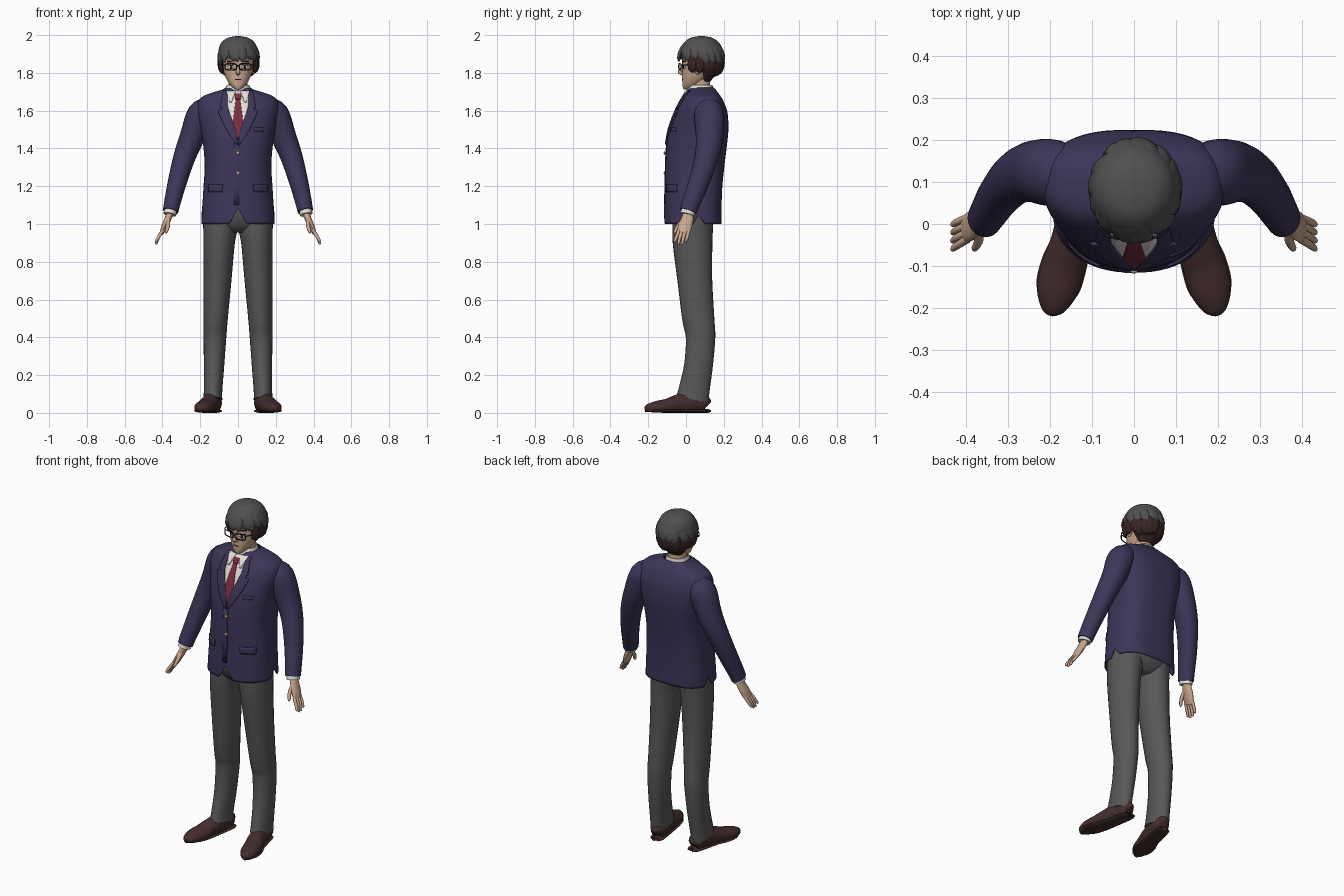
import bpy, bmesh, math, random
from mathutils import Vector

if "Cube" in bpy.data.objects:
    bpy.data.objects.remove(bpy.data.objects["Cube"], do_unlink=True)
random.seed(4)
made = []


def material(name, *rgb):
    m = bpy.data.materials.new(name)
    m.use_nodes = True
    m.diffuse_color = (*rgb, 1)
    m.node_tree.nodes["Principled BSDF"].inputs["Base Color"].default_value = (*rgb, 1)
    return m


NAVY = material("navy cloth", .047, .036, .1)
GREY = material("grey cloth", .1, .096, .1)
SKIN = material("skin", .6, .39, .27)
WHITE = material("white cotton", .78, .74, .7)
RED = material("wine red silk", .2, .025, .05)
HAIR = material("dark grey hair", .082, .08, .082)
UNDER = material("dark brown hair", .042, .018, .018)
LEATHER = material("brown leather", .058, .026, .026)
BLACK = material("black frame", .012, .012, .022)
BRASS = material("brass", .5, .38, .22)


def densify(keys, n=5):
    """Catmull-Rom resampling of a list of equal-length tuples."""
    out, last = [], len(keys) - 1
    for i in range(last):
        k = [keys[max(0, min(last, i + d))] for d in (-1, 0, 1, 2)]
        for t in (s / n for s in range(n)):
            out.append(tuple(b + .5 * t * (c - a + t * (2*a - 5*b + 4*c - d + t * (3*b - 3*c + d - a)))
                             for a, b, c, d in zip(*k)))
    return out + [tuple(keys[-1])]


def skin_rings(name, rings, mat, closed=True, cap=True, thick=0):
    """Join rows of points into a surface."""
    bm = bmesh.new()
    rows = [[bm.verts.new(p) for p in r] for r in rings]
    for a, b in zip(rows, rows[1:]):
        for j in range(len(a) if closed else len(a) - 1):
            k = (j + 1) % len(a)
            bm.faces.new((a[j], a[k], b[k], b[j]))
    if cap:
        bm.faces.new(rows[0])
        bm.faces.new(rows[-1])
    bmesh.ops.recalc_face_normals(bm, faces=bm.faces)
    mesh = bpy.data.meshes.new(name)
    bm.to_mesh(mesh)
    bm.free()
    ob = bpy.data.objects.new(name, mesh)
    bpy.context.collection.objects.link(ob)
    mesh.materials.append(mat)
    if thick:
        mod = ob.modifiers.new("thickness", "SOLIDIFY")
        mod.thickness, mod.offset = thick, 0
    made.append(ob)
    return ob


def tube(name, pts, mat, ref=(0, 1, 0), seg=16, floor=None):
    """Sweep an ellipse along points (x, y, z, radius along ref, other radius)."""
    pts = densify(pts)
    rings = []
    for i, p in enumerate(pts):
        c = Vector(p[:3])
        t = (Vector(pts[min(i + 1, len(pts) - 1)][:3]) - Vector(pts[max(i - 1, 0)][:3])).normalized()
        u = Vector(ref)
        u = (u - t * u.dot(t)).normalized()
        v = t.cross(u)
        ring = [c + u * p[3] * math.cos(a) + v * p[4] * math.sin(a)
                for a in (2 * math.pi * j / seg for j in range(seg))]
        for q in ring:
            if floor is not None:
                q.z = max(q.z, floor)
        rings.append(ring)
    return skin_rings(name, rings, mat)


def shell(name, keys, mat, nf=2, nb=2, seg=64, hem=None, cap=True, thick=0):
    """Stack rounded outlines given as (z, half width, front y, back y)."""
    rings = []
    for z, rx, yf, yb in densify(keys):
        ring = []
        for j in range(seg):
            a = 2 * math.pi * j / seg
            c, s = math.cos(a), math.sin(a)
            n = nf if s < 0 else nb
            x = math.copysign(rx * abs(c) ** (2 / n), c)
            y = (yf + yb) / 2 + math.copysign((yb - yf) / 2 * abs(s) ** (2 / n), s)
            ring.append((x, y, z + (hem(x, y, z) if hem else 0)))
        rings.append(ring)
    return skin_rings(name, rings, mat, cap=cap, thick=thick)


def front_patch(name, keys, nf, rows, mat, off, thick, side=1):
    """Thin plate lying on the front of a shell; rows are (z, x from, x to)."""
    dense = densify(keys)
    grid = []
    for z, x0, x1 in densify(rows, 3):
        for a, b in zip(dense, dense[1:]):
            if a[0] <= z <= b[0]:
                break
        t = (z - a[0]) / (b[0] - a[0])
        _, rx, yf, yb = (p + (q - p) * t for p, q in zip(a, b))
        row = []
        for x in (x0 + (x1 - x0) * j / 8 for j in range(9)):
            y = (yf + yb) / 2 - (yb - yf) / 2 * max(0, 1 - abs(x / rx) ** nf) ** (1 / nf)
            row.append((side * x, y - off, z))
        grid.append(row)
    return skin_rings(name, grid, mat, closed=False, cap=False, thick=thick)


def wire(name, pts, mat, radius, cyclic=False):
    cu = bpy.data.curves.new(name, "CURVE")
    cu.dimensions = "3D"
    cu.bevel_depth, cu.bevel_resolution = radius, 2
    sp = cu.splines.new("POLY")
    sp.points.add(len(pts) - 1)
    for q, p in zip(sp.points, pts):
        q.co = (*p, 1)
    sp.use_cyclic_u = cyclic
    cu.materials.append(mat)
    bpy.context.collection.objects.link(bpy.data.objects.new(name, cu))


def ball(name, loc, scale, mat):
    x, y, z = loc
    keys = [(z + scale[2] * math.sin(e), scale[0] * math.cos(e), y - scale[1] * math.cos(e),
             y + scale[1] * math.cos(e)) for e in (-1.5, -1, -.5, 0, .5, 1, 1.5)]
    shell(name, keys, mat, seg=20).location.x = x


# Jacket with front notch and side vents
JACKET = [(1, .192, -.114, .185), (1.1, .186, -.111, .186), (1.2, .18, -.107, .19), (1.3, .174, -.106, .2),
          (1.4, .18, -.102, .212), (1.5, .195, -.086, .222), (1.59, .212, -.055, .217), (1.64, .21, -.03, .2),
          (1.67, .19, -.012, .185), (1.69, .145, 0, .17), (1.71, .08, .012, .155), (1.72, .068, .018, .146)]


def jacket_hem(x, y, z):
    notch = .085 * max(0, 1 - abs(x) / .045) if y < 0 else 0
    if abs(x) > .15:
        notch = .05 * max(0, 1 - abs(y - .07) / .025)
    return notch * max(0, 1.12 - z) / .12


shell("jacket", JACKET, NAVY, 2.2, 3, hem=jacket_hem, cap=False, thick=.005)
front_patch("shirt_front", JACKET, 2.2, [(1.45, -.004, .004), (1.55, -.036, .036), (1.63, -.056, .056),
            (1.705, -.06, .06)], WHITE, .004, .005)
front_patch("tie", JACKET, 2.2, [(1.45, -.02, .02), (1.52, -.028, .028), (1.65, -.013, .013), (1.66, -.014, .014),
            (1.69, -.021, .021)], RED, .008, .006)
front_patch("front_overlap", JACKET, 2.2, [(1.1, -.022, .006), (1.43, -.022, .006)], NAVY, .004, .005)
front_patch("breast_pocket", JACKET, 2.2, [(1.49, .085, .135), (1.51, .085, .135)], NAVY, .004, .004)
for z in (1.375, 1.27):
    ball("jacket_button", (0, -.113, z), (.009, .005, .009), BRASS)
for s, side in ((1, "left"), (-1, "right")):
    front_patch(side + "_lapel", JACKET, 2.2, [(1.42, 0, .01), (1.5, .014, .062), (1.58, .042, .098), (1.6, .048, .102),
                (1.612, .052, .08), (1.625, .055, .092), (1.705, .056, .075)], NAVY, .008, .008, s)
    front_patch(side + "_pocket_flap", JACKET, 2.2, [(1.17, .085, .155), (1.21, .08, .155)], NAVY, .005, .007, s)
    front_patch(side + "_collar_point", JACKET, 2.2, [(1.645, .034, .044), (1.705, .012, .062)], WHITE, .01, .006, s)

# Neck and shirt collar
shell("shirt_collar", [(1.66, .07, .006, .146), (1.7, .065, .006, .144), (1.735, .058, .022, .138)], WHITE,
      cap=False, thick=.005)
tube("neck", [(0, .082, 1.66, .054, .054), (0, .078, 1.73, .05, .05), (0, .078, 1.8, .05, .052)], SKIN, seg=24)

# Limbs, hands and shoes
for s, side in ((1, "left"), (-1, "right")):
    def limb(name, pts, mat, **kw):
        tube(side + "_" + name, [(s * p[0], *p[1:]) for p in pts], mat, **kw)

    limb("sleeve", [(.15, .115, 1.605, .065, .06), (.195, .122, 1.58, .08, .074), (.243, .125, 1.46, .073, .066),
         (.285, .108, 1.35, .063, .058), (.322, .068, 1.22, .055, .05), (.346, .03, 1.12, .049, .044),
         (.357, .012, 1.068, .046, .041)], NAVY, seg=24)
    limb("shirt_cuff", [(.353, .018, 1.09, .038, .034), (.361, .008, 1.05, .039, .034)], WHITE, seg=20)
    limb("palm", [(.355, .013, 1.07, .024, .02), (.37, .008, 1.03, .032, .018), (.39, -.005, .985, .036, .016),
         (.404, -.015, .952, .032, .011)], SKIN)
    for i in range(4):
        k = (i - 1.5) * .017
        drop = .012 * (i in (1, 2))
        limb("finger", [(.398, -.011 + k, .967, .01, .009), (.42, -.022 + k * 1.1, .932, .009, .009),
             (.432, -.03 + k * 1.15, .91 - drop, .007, .007), (.433, -.032 + k * 1.15, .903 - drop, .002, .002)],
             SKIN, seg=10)
    limb("thumb", [(.37, -.01, 1.025, .013, .012), (.371, -.04, .99, .011, .011), (.38, -.058, .958, .008, .008),
         (.382, -.06, .95, .002, .002)], SKIN, seg=10)
    limb("trouser_leg", [(.09, .04, 1.12, .11, .085), (.092, .036, 1, .108, .092), (.1, .035, .9, .105, .083),
         (.109, .047, .7, .092, .074), (.118, .065, .5, .085, .064), (.122, .077, .4, .078, .06),
         (.127, .066, .25, .076, .054), (.132, .043, .12, .082, .049), (.133, .034, .07, .088, .05)], GREY, seg=28)
    limb("shoe", [(.12, .113, .04, .012, .02), (.123, .1, .048, .036, .045), (.133, .04, .055, .046, .058),
         (.15, -.04, .046, .048, .052), (.168, -.1, .034, .052, .041), (.184, -.16, .028, .049, .034),
         (.194, -.205, .022, .028, .022), (.196, -.218, .018, .006, .006)], LEATHER, ref=(1, 0, 0), seg=24, floor=.004)
    limb("shoe_sole", [(.12, .112, .01, .022, .01), (.123, .095, .01, .04, .01), (.15, -.04, .01, .048, .01),
         (.168, -.1, .01, .055, .01), (.184, -.16, .012, .05, .01), (.196, -.216, .014, .012, .008)],
         LEATHER, ref=(1, 0, 0), floor=0)
shell("trouser_seat", [(.955, .05, -.03, .11), (.99, .14, -.065, .14), (1.06, .178, -.09, .165),
                       (1.15, .165, -.085, .165)], GREY, 2.4, 2.6, seg=40)

# Head and face
HEAD = [(1.712, .012, -.012, .03), (1.728, .034, -.018, .07), (1.76, .057, -.02, .11), (1.8, .074, -.02, .145),
        (1.84, .081, -.02, .165), (1.9, .085, -.018, .175), (1.95, .072, 0, .16), (1.98, .035, .03, .12)]
shell("head", HEAD, SKIN, 2.2, 2, seg=40)
tube("nose", [(0, -.012, 1.845, .006, .007), (0, -.027, 1.815, .01, .009), (0, -.033, 1.803, .01, .012),
              (0, -.016, 1.792, .006, .01)], SKIN, seg=12)
front_patch("mouth", HEAD, 2.2, [(1.763, -.014, .014), (1.767, -.017, .017)], UNDER, .001, .002)
for s, side in ((1, "left"), (-1, "right")):
    front_patch(side + "_eye_white", HEAD, 2.2, [(1.82, .026, .044), (1.83, .02, .052), (1.84, .024, .05)],
                WHITE, .001, .002, s)
    front_patch(side + "_iris", HEAD, 2.2, [(1.82, .03, .042), (1.84, .029, .043)], BLACK, .003, .002, s)
    front_patch(side + "_upper_lid", HEAD, 2.2, [(1.839, .02, .055), (1.843, .022, .053)], BLACK, .003, .003, s)
    front_patch(side + "_eyebrow", HEAD, 2.2, [(1.859, .016, .056), (1.865, .018, .058)], UNDER, .002, .003, s)
    ball(side + "_ear", (s * .083, .062, 1.822), (.01, .018, .03), SKIN)
    # Spectacles
    rim = []
    for a in (math.tau * j / 24 for j in range(24)):
        c, d = math.cos(a), math.sin(a)
        x = .038 + math.copysign(.031 * abs(c) ** .6, c)
        rim.append((s * x, 2.5 * x * x - .038, 1.832 + math.copysign(.017 * abs(d) ** .6, d)))
    wire(side + "_glasses_rim", rim, BLACK, .0032, True)
    wire(side + "_glasses_temple", [(s * .068, -.026, 1.84), (s * .084, -.005, 1.842), (s * .092, .07, 1.84)],
         BLACK, .003)
wire("glasses_bridge", [(-.008, -.038, 1.836), (0, -.04, 1.84), (.008, -.038, 1.836)], BLACK, .003)

# Hair: dark underlayer, grey top layer, and locks sweeping from the crown
shell("hair_underlayer", [(1.755, .045, .08, .13), (1.8, .08, .065, .162), (1.84, .094, .045, .18),
                          (1.89, .096, .01, .187)], UNDER, seg=40)
shell("hair_cap", [(1.872, .099, -.026, .188), (1.92, .103, -.03, .194), (1.96, .088, -.01, .175),
                   (1.985, .056, .022, .14), (1.994, .015, .065, .1)], HAIR, seg=40)


def lock(name, azimuth, e0, e1, twist, width, flare, mat):
    pts = []
    for t in (0, .3, .6, .85, 1):
        a, e = azimuth + twist * t, math.radians(e0 + (e1 - e0) * t)
        f = 1 + flare * t * t
        w = width * (.45 + 1.6 * t * (1 - t) + .15 * (1 - t)) if t < 1 else .001
        pts.append((.003 + .1 * f * math.cos(a) * math.cos(e), .08 + .114 * f * math.sin(a) * math.cos(e),
                    1.872 + .114 * math.sin(e), w, w * .42))
    mid = azimuth + twist / 2
    tube(name, pts, mat, ref=(-math.sin(mid), math.cos(mid), 0), seg=8)


for i in range(20):
    a = math.tau * i / 20
    low = -13 if math.sin(a) > -.5 else -7
    lock("top_hair_lock", a, 76, low + random.uniform(-6, 6), random.uniform(.2, .55), .032, .06, HAIR)
for i in range(9):
    a = math.tau * i / 9
    lock("crown_hair_lock", a + .2, 84, 30 + random.uniform(-8, 8), .5, .026, .07, HAIR)
for i in range(13):
    a = math.radians(-22 + 224 * i / 12)
    low = -50 if math.sin(a) > .3 else -40
    lock("nape_hair_lock", a, 8, low + random.uniform(-6, 6), random.uniform(-.15, .15), .03, .14, UNDER)

# Smooth shading with sharp edges kept
bpy.ops.object.select_all(action="DESELECT")
for ob in made:
    ob.select_set(True)
bpy.context.view_layer.objects.active = made[0]
bpy.ops.object.shade_smooth_by_angle(angle=math.radians(45))
